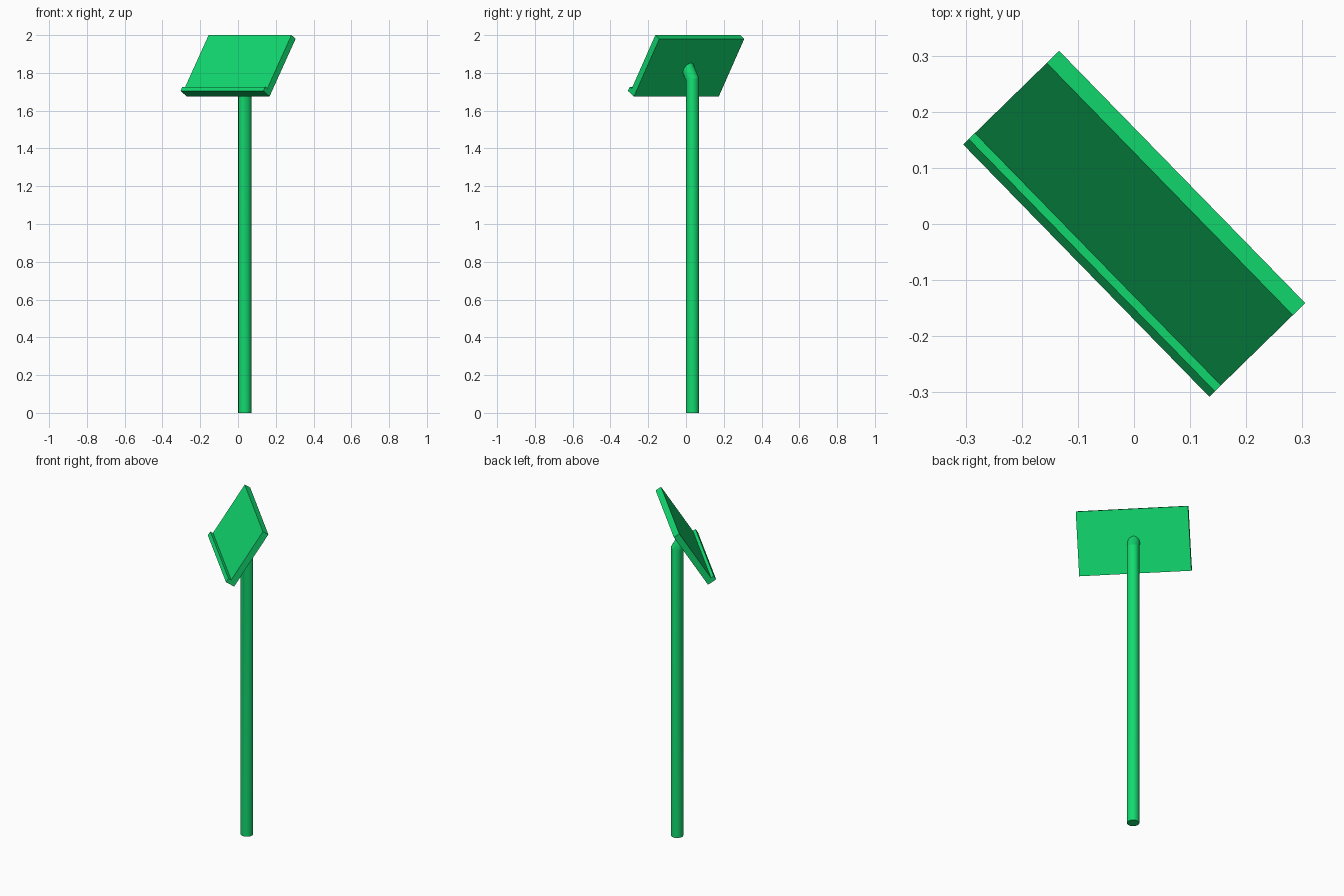
import bpy, bmesh, math
from mathutils import Vector, Matrix

if "Cube" in bpy.data.objects:
    bpy.data.objects.remove(bpy.data.objects["Cube"])

YAW = math.radians(-45.7)      # whole stand is turned about z
TILT = math.radians(57.7)      # slope of the board
green = bpy.data.materials.new("green")
green.diffuse_color = (0.006, 0.70, 0.16, 1)
green.use_nodes = True
green.node_tree.nodes["Principled BSDF"].inputs["Base Color"].default_value = green.diffuse_color


def finish(name, bm):
    bmesh.ops.recalc_face_normals(bm, faces=bm.faces)
    bmesh.ops.transform(bm, matrix=Matrix.Rotation(YAW, 4, 'Z'), verts=bm.verts)
    me = bpy.data.meshes.new(name)
    bm.to_mesh(me)
    bm.free()
    ob = bpy.data.objects.new(name, me)
    bpy.context.collection.objects.link(ob)
    me.materials.append(green)
    return ob


# sloped board with a ledge: L profile extruded along its width
slope = Vector((0, math.cos(TILT), math.sin(TILT)))
out = Vector((0, -math.sin(TILT), math.cos(TILT)))
back_top = Vector((0, 0.12, 1.9805))
LEN, THICK, DEPTH, LIP, WIDTH = 0.361, 0.0365, 0.0545, 0.026, 0.628
origin = back_top - slope * LEN
profile = [(0, 0), (LEN, 0), (LEN, THICK), (LIP, THICK), (LIP, DEPTH), (0, DEPTH)]
bm = bmesh.new()
face = bm.faces.new([bm.verts.new(origin + slope * s + out * o - Vector((WIDTH / 2, 0, 0)))
                     for s, o in profile])
ext = bmesh.ops.extrude_face_region(bm, geom=[face])
bmesh.ops.translate(bm, vec=(WIDTH, 0, 0),
                    verts=[v for v in ext["geom"] if isinstance(v, bmesh.types.BMVert)])
finish("board_with_ledge", bm)

# pole: round tube with a mitred bend, its end cut parallel to the board
SIDES, R, BEND = 32, 0.0345, math.radians(30)
base = Vector((0, 0.05, 0))
elbow = Vector((0, 0.05, 1.763))
up = Vector((0, 0, 1))
lean = Vector((0, -math.sin(BEND), math.cos(BEND)))
cuts = [(up, base, up), (up, elbow, (up + lean).normalized()),
        (lean, back_top + out * 0.01, out)]   # (direction, plane point, plane normal)
bm = bmesh.new()
rings = []
for direction, point, normal in cuts:
    start = base if direction is up else elbow
    side = Vector((1, 0, 0))
    across = direction.cross(side)
    ring = []
    for i in range(SIDES):
        a = 2 * math.pi * i / SIDES
        p = start + (side * math.cos(a) + across * math.sin(a)) * R
        p += direction * ((point - p).dot(normal) / direction.dot(normal))
        ring.append(bm.verts.new(p))
    rings.append(ring)
for a, b in zip(rings, rings[1:]):
    for i in range(SIDES):
        j = (i + 1) % SIDES
        bm.faces.new((a[i], a[j], b[j], b[i]))
bm.faces.new(rings[0])
bm.faces.new(rings[-1])
pole = finish("bent_pole", bm)
bpy.context.view_layer.objects.active = pole
pole.select_set(True)
bpy.ops.object.shade_smooth_by_angle(angle=math.radians(20))
